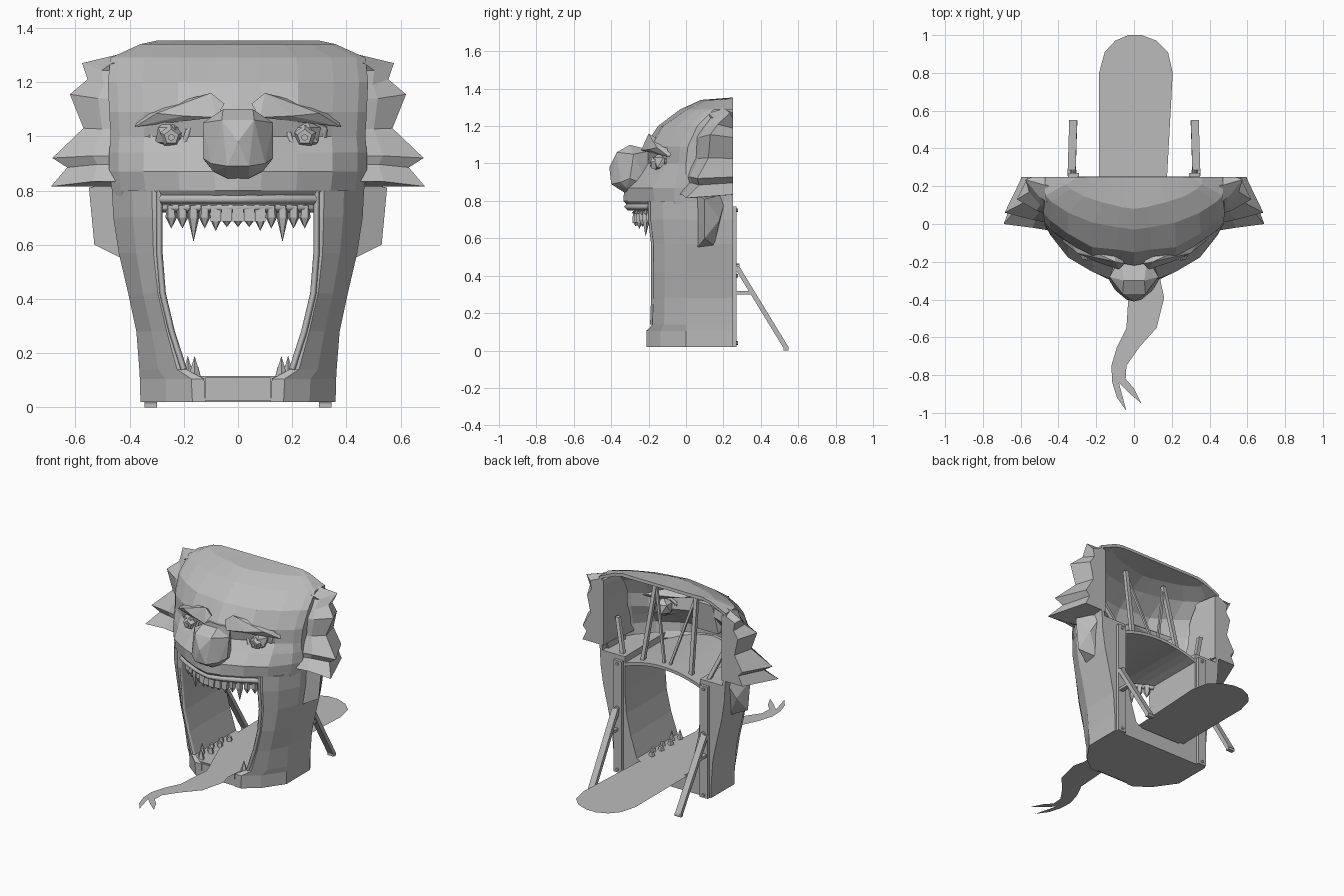
import bpy, bmesh, math
from mathutils import Vector

cube = bpy.data.objects.get("Cube")
if cube:
    bpy.data.objects.remove(cube, do_unlink=True)

grey = bpy.data.materials.new("plain grey")
grey.use_nodes = True
grey.diffuse_color = (0.5, 0.5, 0.5, 1)
grey.node_tree.nodes["Principled BSDF"].inputs["Base Color"].default_value = (0.5, 0.5, 0.5, 1)


def finish(name, bm, recalc=True):
    if recalc:
        bmesh.ops.recalc_face_normals(bm, faces=bm.faces[:])
    mesh = bpy.data.meshes.new(name)
    bm.to_mesh(mesh)
    bm.free()
    mesh.materials.append(grey)
    ob = bpy.data.objects.new(name, mesh)
    bpy.context.collection.objects.link(ob)
    return ob


def grid(name, rows, closed=False, caps=False, recalc=True):
    """Skin a list of equally long point rows."""
    bm = bmesh.new()
    vs = [[bm.verts.new(p) for p in row] for row in rows]
    n = len(rows[0])
    for a, b in zip(vs, vs[1:]):
        for i in range(n if closed else n - 1):
            j = (i + 1) % n
            bm.faces.new((a[i], a[j], b[j], b[i]))
    if caps:
        bm.faces.new(vs[0][::-1])
        bm.faces.new(vs[-1])
    bmesh.ops.remove_doubles(bm, verts=bm.verts[:], dist=0.0005)
    return finish(name, bm, recalc)


def hull(name, pts):
    bm = bmesh.new()
    for p in pts:
        bm.verts.new(p)
    res = bmesh.ops.convex_hull(bm, input=bm.verts[:])
    junk = [v for v in res["geom_interior"] if isinstance(v, bmesh.types.BMVert)]
    bmesh.ops.delete(bm, geom=junk, context="VERTS")
    return finish(name, bm)


def cone(name, a, b, r1, r2=0.0, sides=5):
    """Tapered prism from a to b."""
    a, b = Vector(a), Vector(b)
    bm = bmesh.new()
    bmesh.ops.create_cone(bm, cap_ends=True, segments=sides, radius1=r1, radius2=r2, depth=(b - a).length)
    rot = (b - a).to_track_quat("Z", "Y").to_matrix().to_4x4()
    rot.translation = (a + b) / 2
    bm.transform(rot)
    return finish(name, bm)


def beam(name, a, b, wx, wy):
    """Square bar from a to b, measured across x and y."""
    pts = [Vector(p) + Vector((i * wx / 2, j * wy / 2, 0)) for p in (a, b) for i in (-1, 1) for j in (-1, 1)]
    return hull(name, pts)


def flip(p, s):
    return (p[0] * s, p[1], p[2])


def tube(name, path, r):
    cu = bpy.data.curves.new(name, "CURVE")
    cu.dimensions = "3D"
    cu.bevel_depth = r
    cu.bevel_resolution = 0
    sp = cu.splines.new("POLY")
    sp.points.add(len(path) - 1)
    for q, p in zip(sp.points, path):
        q.co = (*p, 1)
    cu.materials.append(grey)
    ob = bpy.data.objects.new(name, cu)
    bpy.context.collection.objects.link(ob)


BACK = 0.25
POW = 1.45  # between a round and a wedge-shaped plan

# Upper face shell: height, front y, side x, side y
face_rows = [
    (0.76, -0.30, 0.46, 0), (0.80, -0.335, 0.465, 0), (0.87, -0.33, 0.475, 0),
    (0.94, -0.27, 0.475, 0), (1.0, -0.22, 0.47, 0), (1.09, -0.22, 0.475, 0.01),
    (1.2, -0.15, 0.48, 0.06), (1.29, -0.03, 0.47, 0.15),
    (1.34, 0.08, 0.36, 0.21), (1.353, BACK, 0.3, BACK)]


def face_point(row, t):
    z, yf, xs, ys = row
    a = abs(t) * math.pi / 2
    x = math.copysign(xs * math.sin(a) ** POW, t)
    y = ys + (yf - ys) * math.cos(a) ** POW
    # eye sockets sink in, cheeks, brows and forehead swell out
    for cx, cz, r, depth in ((0.25, 1.0, 0.1, 0.03), (0.31, 0.87, 0.13, -0.035),
                             (0.22, 1.11, 0.13, -0.03), (0.27, 1.22, 0.14, -0.03)):
        y += max(0, 1 - math.hypot(abs(x) - cx, z - cz) / r) * depth
    # the crown stays level towards its rounded shoulders
    return (x, y, z)


N = 5
rows = []
for row in face_rows:
    rim = (row[2], BACK, row[0])
    rows.append([flip(rim, -1)] + [face_point(row, i / N) for i in range(-N, N + 1)] + [rim])
face = grid("face_shell", rows, recalc=False)
sol = face.modifiers.new("thickness", "SOLIDIFY")
sol.thickness = 0.02
sol.offset = -1

# Jaw columns: height, mouth edge x, front y, side x
jaw_rows = [
    (0.02, 0.12, -0.21, 0.36), (0.105, 0.125, -0.21, 0.362), (0.14, 0.19, -0.18, 0.364),
    (0.28, 0.235, -0.175, 0.375), (0.42, 0.268, -0.175, 0.405), (0.57, 0.28, -0.175, 0.44),
    (0.7, 0.28, -0.19, 0.46), (0.8, 0.28, -0.19, 0.465)]
for s, side in ((1, "left"), (-1, "right")):
    loops = []
    for z, xi, yf, xs in jaw_rows:
        w = xs - xi
        loops.append([flip(p, s) for p in (
            (xi, yf, z), (xi + w * 0.2, yf, z), (xi + w * 0.6, yf * 0.65, z),
            (xs, 0, z), (xs, BACK, z), (xi, BACK, z))])
    grid(side + "_jaw_column", loops, closed=True, caps=True)
    tube(side + "_mouth_rim", [flip((xi + 0.01, yf, z), s) for z, xi, yf, xs in jaw_rows[2:]], 0.012)

# Chin and mouth floor
beam("mouth_floor", (0, 0.025, 0.02), (0, 0.025, 0.115), 0.36, 0.45)
beam("chin_plate", (0, -0.205, 0.025), (0, -0.205, 0.11), 0.24, 0.012)


# Upper lip, palate and upper teeth follow the same arc
def arc_y(x):
    a = math.asin(abs(x / 0.46) ** (1 / POW))
    return -0.3 * math.cos(a) ** POW


xs = [i * 0.047 for i in range(-6, 7)]
tube("upper_lip", [(x, arc_y(x) - 0.012, 0.768) for x in xs], 0.02)
tube("gum", [(x, arc_y(x) + 0.03, 0.737) for x in xs], 0.018)
palate = grid("palate", [[(x, y0 if y0 else arc_y(x) + 0.01, 0.75 + 0.06 * (1 - (x / 0.3) ** 2))
                          for x in xs] for y0 in (None, -0.1, 0.1, BACK)])
palate.modifiers.new("thickness", "SOLIDIFY").thickness = 0.02
for i in range(-6, 7):
    x = i * 0.041
    top = (x, arc_y(x) + 0.03, 0.745)
    if abs(i) < 3:
        beam("front_tooth", top, (x, top[1] - 0.005, 0.685), 0.039, 0.025)
        cone("front_tooth_tip", (x, top[1], 0.69), (x, top[1], 0.65 if abs(i) == 2 else 0.665), 0.02)
    else:
        tip = 0.61 if abs(i) == 4 else 0.66
        cone("upper_fang", (x, top[1], 0.7), (x, top[1], tip), 0.022)
        cone("upper_fang_root", (x, top[1], 0.745), (x, top[1], 0.7), 0.02, 0.022)

# Nose
half = [(0.055, -0.3, 1.1), (0.13, -0.28, 1.05), (0.13, -0.3, 0.92), (0.09, -0.32, 0.87), (0.1, -0.35, 0.9),
        (0.04, -0.33, 0.845), (0, -0.41, 0.98), (0.04, -0.4, 0.89), (0.06, -0.37, 1.06),
        (0.1, -0.2, 0.88), (0.07, -0.18, 1.07)]
hull("nose", [flip(p, s) for p in half for s in (1, -1)])

# Mirrored details: the hair outline runs from crown to jaw through tips and valleys
hair = [(0.45, 0.2, 1.3), (0.575, 0.235, 1.27), (0.555, 0.17, 1.21), (0.62, 0.13, 1.155), (0.57, 0.12, 1.03),
        (0.685, 0.06, 0.92), (0.63, 0.07, 0.885), (0.69, 0.0, 0.815), (0.46, 0.04, 0.815)]
brow = [(0.05, -0.21, 1.12), (0.08, -0.24, 1.07), (0.1, -0.2, 1.16), (0.2, -0.2, 1.075), (0.3, -0.155, 1.085),
        (0.38, -0.09, 1.035), (0.36, -0.06, 1.08), (0.25, -0.13, 1.12), (0.1, -0.12, 1.1)]
lobe = [(0.42, 0.04, 0.84), (0.55, 0.1, 0.81), (0.53, 0.1, 0.6), (0.43, 0.06, 0.55),
        (0.43, 0.15, 0.56), (0.43, 0.22, 0.84), (0.5, 0.18, 0.7)]
for s, side in ((1, "left"), (-1, "right")):
    def at(x, y, z):
        return (x * s, y, z)

    # Hair and ear
    loops = []
    for x, y, z in hair:
        zr = z * 0.9 + 0.1
        loops.append([at(0.41, 0.6 * y - 0.04, zr), at(0.33 + 0.3 * x, 0.7 * y - 0.02, zr), at(x, y, z),
                      at(0.25 + 0.5 * x, BACK, zr), at(0.44, BACK, zr)])
    grid(side + "_hair", loops, closed=True, caps=True)
    hull(side + "_ear_lobe", [flip(p, s) for p in lobe])

    # Brow, eye and eyelid
    hull(side + "_brow", [flip(p, s) for p in brow])
    bm = bmesh.new()
    bmesh.ops.create_icosphere(bm, subdivisions=1, radius=0.062)
    bmesh.ops.translate(bm, verts=bm.verts[:], vec=at(0.25, -0.12, 1.005))
    finish(side + "_eyeball", bm)
    cone(side + "_iris", at(0.248, -0.16, 1.0), at(0.246, -0.186, 0.998), 0.042, 0.028)
    cone(side + "_pupil", at(0.246, -0.183, 0.996), at(0.246, -0.193, 0.996), 0.013, 0.013, 6)
    ring = [(0.18, -0.155, 1.03), (0.2, -0.165, 0.965), (0.26, -0.155, 0.94), (0.315, -0.11, 0.965),
            (0.32, -0.1, 1.03), (0.25, -0.15, 1.07), (0.18, -0.155, 1.03)]
    tube(side + "_eyelid", [flip(p, s) for p in ring], 0.012)

    # Lower teeth running back along the floor
    for i in range(7):
        big = i in (0, 1)
        p = at(0.16 + 0.025 * (i % 2), -0.165 + i * 0.05, 0.11)
        cone(side + "_lower_tooth", p, (p[0], p[1], 0.19 if big else 0.15), 0.025, 0 if big else 0.014)

    # Back post, leaning brace and tie with bolts
    beam(side + "_post", at(0.32, 0.26, 0.02), at(0.32, 0.26, 0.77), 0.06, 0.02)
    cone(side + "_brace_pin", at(0.32, 0.25, 0.45), at(0.32, 0.285, 0.45), 0.015, 0.015, 8)
    beam(side + "_brace", at(0.33, 0.27, 0.45), at(0.322, 0.535, 0.015), 0.042, 0.03)
    beam(side + "_tie", at(0.33, 0.3, 0.3), at(0.33, 0.3, 0.318), 0.03, 0.12)
    beam(side + "_foot", at(0.322, 0.535, 0), at(0.322, 0.535, 0.02), 0.045, 0.025)
    for z in (0.04, 0.4, 0.75):
        cone(side + "_bolt", at(0.32, 0.265, z), at(0.32, 0.278, z), 0.01, 0.01, 6)

    # Struts inside the hollow head
    beam(side + "_skull_strut", at(0.18, 0.2, 0.78), at(0.15, 0.1, 1.29), 0.025, 0.025)
    beam(side + "_diagonal_strut", at(0.02, 0.2, 0.8), at(0.15, 0.1, 1.27), 0.015, 0.015)
    beam(side + "_cheek_strut", at(0.31, 0.22, 0.77), at(0.4, 0.15, 1.0), 0.025, 0.025)

# Tongue: y, right edge, left edge
tongue = [(1.0, -0.03, 0.04), (0.97, -0.1, 0.12), (0.91, -0.155, 0.18), (0.8, -0.185, 0.205), (0.25, -0.185, 0.175),
          (0, -0.14, 0.17), (-0.3, -0.02, 0.14), (-0.39, -0.03, 0.16), (-0.55, -0.04, 0.12), (-0.65, -0.09, 0.03),
          (-0.75, -0.12, -0.04), (-0.84, -0.115, -0.045)]
Z = 0.124
grid("tongue", [[(a, y, Z), (b, y, Z)] for y, a, b in tongue])
for fork in ([(-0.115, -0.84), (-0.08, -0.84), (-0.04, -0.99), (-0.09, -0.92)],
             [(-0.08, -0.84), (-0.045, -0.82), (0.0, -0.87), (0.04, -0.95), (-0.02, -0.9)]):
    bm = bmesh.new()
    bm.faces.new([bm.verts.new((x, y, Z)) for x, y in fork])
    finish("tongue_fork", bm)
